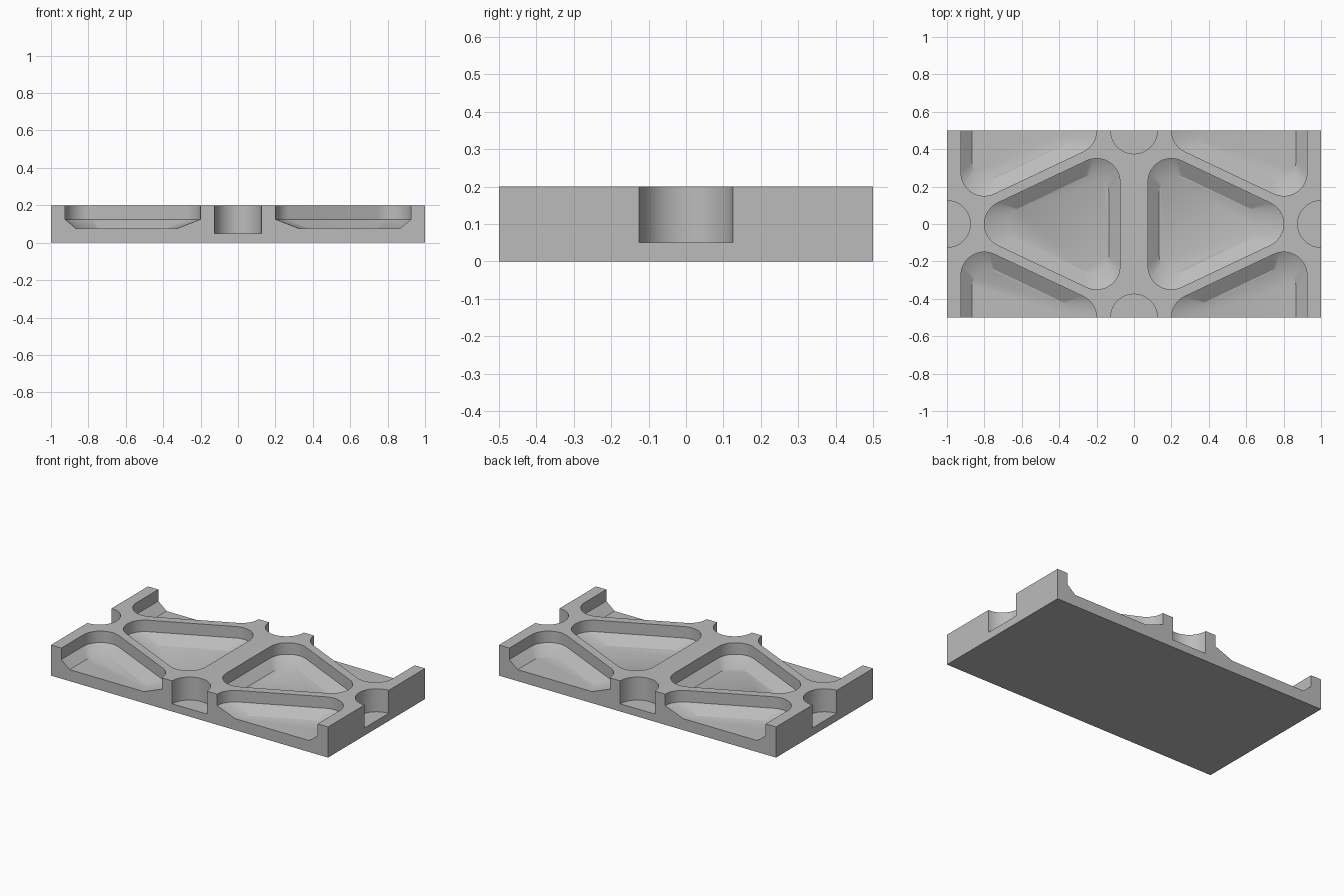
import bpy, bmesh
from math import sin, cos, pi, atan2

cube = bpy.data.objects.get("Cube")
if cube:
    bpy.data.objects.remove(cube, do_unlink=True)

LENGTH, WIDTH, HEIGHT = 2.0, 1.0, 0.2
R = 0.125          # corner radius of pockets and radius of the round recesses
TOP = 0.3          # cutters rise past the top surface

grey = bpy.data.materials.new("plain grey")
grey.use_nodes = True
colour = (0.5, 0.5, 0.5, 1)
grey.diffuse_color = colour
grey.node_tree.nodes["Principled BSDF"].inputs["Base Color"].default_value = colour


def make_object(name, bm):
    bmesh.ops.recalc_face_normals(bm, faces=bm.faces)
    mesh = bpy.data.meshes.new(name)
    bm.to_mesh(mesh)
    bm.free()
    mesh.materials.append(grey)
    obj = bpy.data.objects.new(name, mesh)
    bpy.context.collection.objects.link(obj)
    return obj


def arc(cx, cy, start, end, steps):
    return [(cx + R * cos(start + (end - start) * i / steps),
             cy + R * sin(start + (end - start) * i / steps)) for i in range(steps + 1)]


def loft(bm, rings):
    """Closed solid through matching rings of points."""
    loops = [[bm.verts.new(p) for p in ring] for ring in rings]
    n = len(loops[0])
    for a, b in zip(loops, loops[1:]):
        for i in range(n):
            j = (i + 1) % n
            bm.faces.new((a[i], a[j], b[j], b[i]))
    bm.faces.new(loops[0][::-1])
    bm.faces.new(loops[-1])


# Rounded triangle pointing along +x
lean = atan2(0.475, 0.225)
triangle = (arc(0.675, 0, -lean, lean, 16) + arc(0.2, 0.225, lean, pi, 16)
            + arc(0.2, -0.225, pi, 2 * pi - lean, 16))


def pocket(bm, ox, oy, direction):
    """Straight walls above, sloping walls down to a smaller floor."""
    rings = []
    for z, scale in ((0.075, 0.74), (0.125, 1), (TOP, 1)):
        rings.append([(ox + direction * (0.304 + (x - 0.304) * scale), oy + y * scale, z)
                      for x, y in triangle])
    loft(bm, rings)


def recess(bm, cx, cy):
    circle = arc(cx, cy, 0, 2 * pi, 48)[:-1]
    loft(bm, [[(x, y, z) for x, y in circle] for z in (0.05, TOP)])


# Cutters: two whole pockets, four half pockets, four half-round recesses
bm = bmesh.new()
for side in (-1, 1):
    pocket(bm, 0, 0, side)
    for end in (-1, 1):
        pocket(bm, side * LENGTH / 2, end * WIDTH / 2, -side)
    recess(bm, side * LENGTH / 2, 0)
    recess(bm, 0, side * WIDTH / 2)
cutter = make_object("pocket_cutter", bm)
cutter.hide_render = True

# Slab
bm = bmesh.new()
bmesh.ops.create_cube(bm, size=1)
for v in bm.verts:
    v.co = (v.co.x * LENGTH, v.co.y * WIDTH, (v.co.z + 0.5) * HEIGHT)
slab = make_object("ribbed_slab", bm)

cut = slab.modifiers.new("pockets", 'BOOLEAN')
cut.operation = 'DIFFERENCE'
cut.solver = 'EXACT'
cut.object = cutter

bpy.ops.object.select_all(action='DESELECT')
slab.select_set(True)
bpy.context.view_layer.objects.active = slab
bpy.ops.object.modifier_apply(modifier=cut.name)
bpy.data.objects.remove(cutter, do_unlink=True)
bpy.ops.object.shade_smooth_by_angle(angle=pi / 6)
